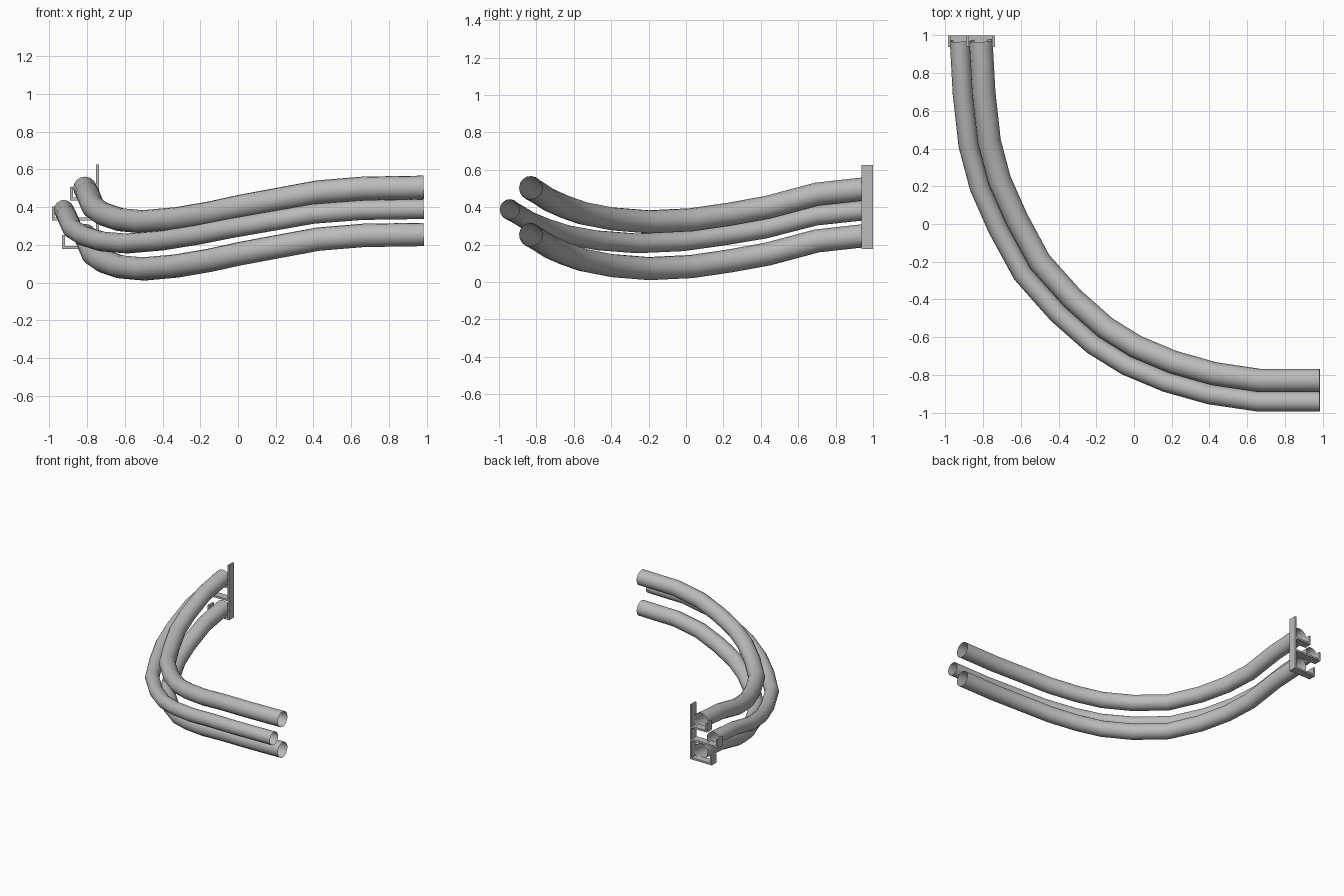
import bpy
from mathutils import Vector

if "Cube" in bpy.data.objects:
    bpy.data.objects.remove(bpy.data.objects["Cube"])

# One grey material for everything
grey = bpy.data.materials.new("light_grey")
grey.use_nodes = True
colour = (0.5, 0.5, 0.5, 1)
grey.diffuse_color = colour
grey.node_tree.nodes["Principled BSDF"].inputs["Base Color"].default_value = colour

# Centre line of the lowest pipe, from the bracket end to the free end
PATH = [Vector(p) for p in (
    (-.812, .972, .25), (-.797, .70, .22), (-.768, .438, .15), (-.714, .234, .113),
    (-.623, .028, .083), (-.50, -.20, .072), (-.325, -.396, .088), (-.15, -.551, .118),
    (.01, -.65, .153), (.208, -.733, .19), (.424, -.794, .23), (.665, -.83, .25),
    (.985, -.83, .255))]


def shifted_path(outward, rise):
    """Offset the centre line sideways in plan and raise it."""
    points = []
    last = len(PATH) - 1
    for i, p in enumerate(PATH):
        t = PATH[min(i + 1, last)] - PATH[max(i - 1, 0)]
        if i == last:
            t = Vector((1, 0, 0))
        elif i == 0:
            t = Vector((0, -1, 0))
        side = Vector((t.y, -t.x, 0)).normalized()
        points.append(p + side * outward + Vector((0, 0, rise)))
    return points


def pipe(name, radius, outward, rise):
    """Open-ended round tube swept along the shifted path."""
    curve = bpy.data.curves.new(name, "CURVE")
    curve.dimensions = "3D"
    curve.bevel_depth = radius
    curve.bevel_resolution = 6
    curve.use_fill_caps = False
    points = shifted_path(outward, rise)
    spline = curve.splines.new("POLY")
    spline.points.add(len(points) - 1)
    for sp, p in zip(spline.points, points):
        sp.co = (*p, 1)
    spline.use_smooth = True
    curve.materials.append(grey)
    obj = bpy.data.objects.new(name, curve)
    bpy.context.collection.objects.link(obj)
    bpy.ops.object.select_all(action="DESELECT")
    obj.select_set(True)
    bpy.context.view_layer.objects.active = obj
    bpy.ops.object.convert(target="MESH")
    bpy.ops.object.shade_smooth_by_angle()


def box(name, x0, x1, z0, z1):
    """Bracket bar spanning the bracket depth."""
    y0, y1 = .938, 1.0
    bpy.ops.mesh.primitive_cube_add(
        size=1, location=((x0 + x1) / 2, (y0 + y1) / 2, (z0 + z1) / 2))
    obj = bpy.context.object
    obj.name = name
    obj.scale = (x1 - x0, y1 - y0, z1 - z0)
    bpy.ops.object.transform_apply(location=False, rotation=False, scale=True)
    obj.data.materials.append(grey)


# Three pipes: two thick ones stacked, a thinner one outside between them
pipe("lower_pipe", .062, 0, 0)
pipe("upper_pipe", .062, 0, .25)
pipe("outer_pipe", .053, .112, .135)

# Wall bracket: upright plate and three upturned hooks
THICK = .015
PLATE = -.752
box("bracket_plate", PLATE, PLATE + .016, .178, .625)
for label, tip, base in (("lower", -.933, .178), ("outer", -.987, .33), ("upper", -.89, .435)):
    box(label + "_hook_arm", tip, PLATE, base, base + THICK)
    box(label + "_hook_lip", tip, tip + THICK, base + THICK, base + .073)
